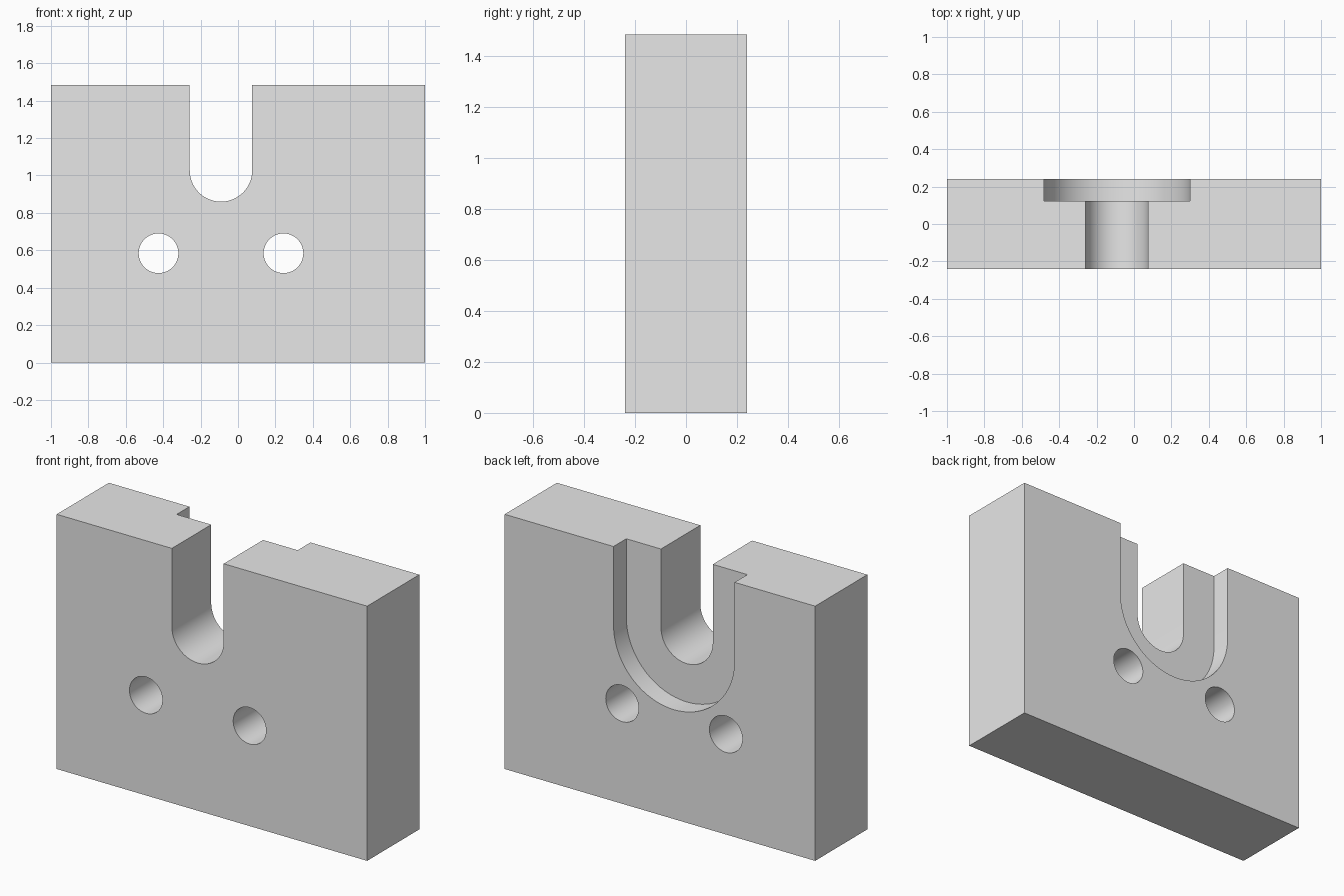
import bpy, bmesh
from math import cos, sin, pi, radians

cube = bpy.data.objects.get("Cube")
if cube:
    bpy.data.objects.remove(cube, do_unlink=True)

WIDTH, DEPTH, HEIGHT = 2.0, 0.48, 1.483
SLOT_X, SLOT_Z = -0.091, 1.027
BACK = DEPTH / 2

grey = bpy.data.materials.new("light grey")
grey.use_nodes = True
grey.diffuse_color = (0.8, 0.8, 0.8, 1)
grey.node_tree.nodes["Principled BSDF"].inputs["Base Color"].default_value = (0.8, 0.8, 0.8, 1)


def prism(name, outline, y0, y1):
    """Extrude an x-z outline from y0 to y1."""
    bm = bmesh.new()
    face = bm.faces.new([bm.verts.new((x, y0, z)) for x, z in outline])
    new = bmesh.ops.extrude_face_region(bm, geom=[face])["geom"]
    verts = [v for v in new if isinstance(v, bmesh.types.BMVert)]
    bmesh.ops.translate(bm, verts=verts, vec=(0, y1 - y0, 0))
    bmesh.ops.recalc_face_normals(bm, faces=bm.faces)
    mesh = bpy.data.meshes.new(name)
    bm.to_mesh(mesh)
    bm.free()
    mesh.materials.append(grey)
    obj = bpy.data.objects.new(name, mesh)
    bpy.context.collection.objects.link(obj)
    return obj


def arc(x, z, radius, start, end, steps):
    angles = [start + (end - start) * i / steps for i in range(steps + 1)]
    return [(x + radius * cos(a), z + radius * sin(a)) for a in angles]


def u_shape(radius):
    """Round-bottomed slot, open past the top of the block."""
    top = HEIGHT + 0.2
    return ([(SLOT_X - radius, top)]
            + arc(SLOT_X, SLOT_Z, radius, pi, 2 * pi, 48)
            + [(SLOT_X + radius, top)])


# Solid block
half = WIDTH / 2
block = prism("slotted_block",
              [(-half, 0), (half, 0), (half, HEIGHT), (-half, HEIGHT)], -BACK, BACK)

# Through slot, wider recess in the back, and two bolt holes
cutters = [prism("slot_cutter", u_shape(0.167), -BACK - 0.1, BACK + 0.1),
           prism("recess_cutter", u_shape(0.39), 0.122, BACK + 0.1)]
for side in (-1, 1):
    outline = arc(SLOT_X + side * 0.334, 0.584, 0.106, 0, 2 * pi, 64)[:-1]
    cutters.append(prism("bolt_hole_cutter", outline, -BACK - 0.1, BACK + 0.1))

bpy.ops.object.select_all(action="DESELECT")
block.select_set(True)
bpy.context.view_layer.objects.active = block
for cutter in cutters:
    cut = block.modifiers.new(cutter.name, "BOOLEAN")
    cut.operation = "DIFFERENCE"
    cut.solver = "EXACT"
    cut.object = cutter
    bpy.ops.object.modifier_apply(modifier=cut.name)
for cutter in cutters:
    bpy.data.objects.remove(cutter, do_unlink=True)

# Smooth curved walls, crisp edges
bpy.ops.object.shade_smooth_by_angle(angle=radians(30))
